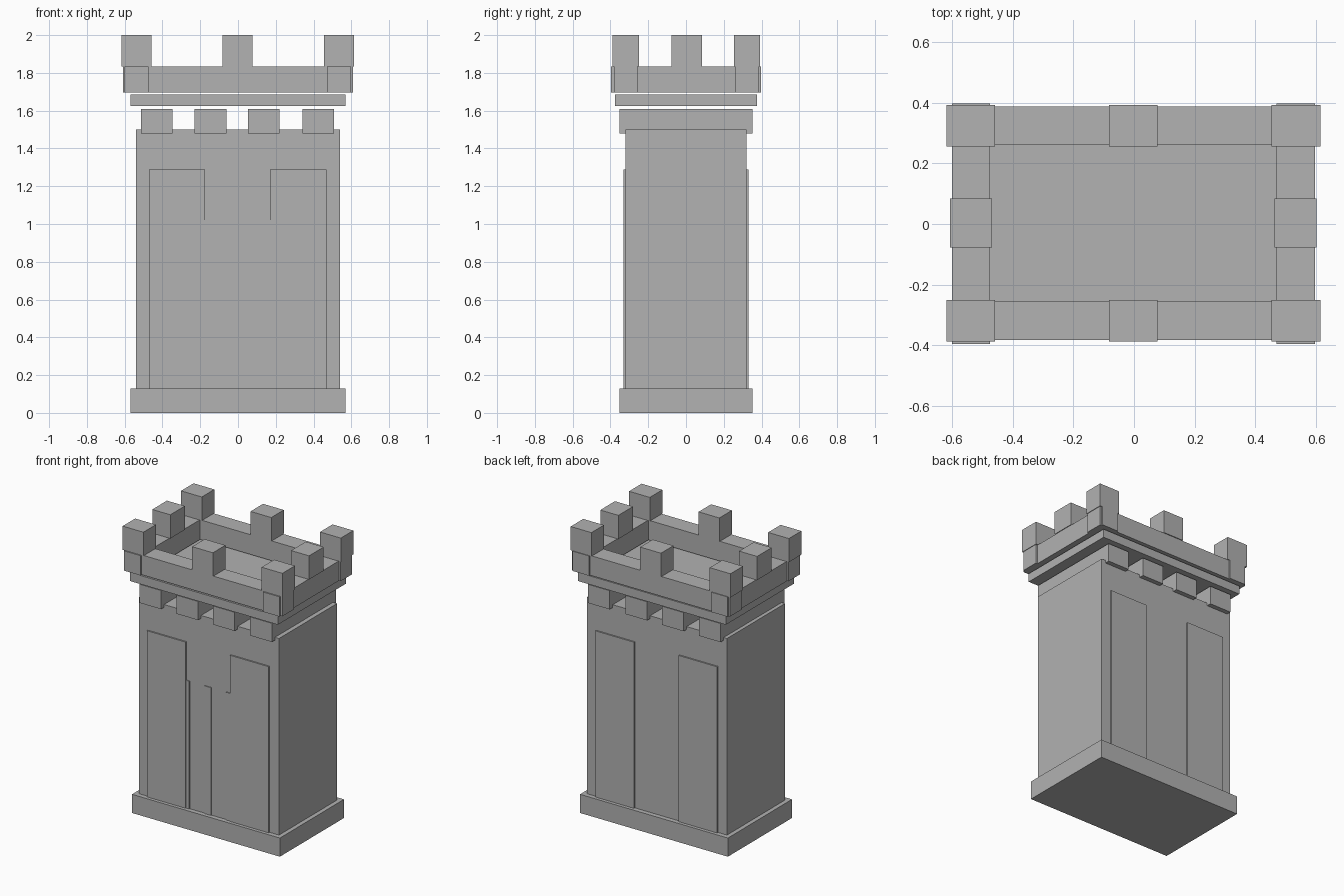
import bpy

cube = bpy.data.objects.get("Cube")
if cube:
    bpy.data.objects.remove(cube, do_unlink=True)

# One stone colour
stone = bpy.data.materials.new("grey stone")
stone.use_nodes = True
GREY = (0.445, 0.445, 0.445, 1.0)
stone.diffuse_color = GREY
stone.node_tree.nodes["Principled BSDF"].inputs["Base Color"].default_value = GREY


def box(name, x, y, z):
    """Box from (min, max) ranges on each axis."""
    bpy.ops.mesh.primitive_cube_add(size=1)
    ob = bpy.context.object
    ob.name = name
    lo, hi = zip(x, y, z)
    for v in ob.data.vertices:
        v.co = [hi[i] if v.co[i] > 0 else lo[i] for i in range(3)]
    ob.data.materials.append(stone)
    return ob


# Plinth and shaft
box("plinth", (-0.57, 0.57), (-0.353, 0.353), (0, 0.13))
box("tower_body", (-0.54, 0.54), (-0.32, 0.32), (0.13, 1.5))

# Raised wall panels, two on the front and two on the back
for side, y in (("front", (-0.33, -0.315)), ("back", (0.315, 0.33))):
    box(side + "_panel_right", (-0.472, -0.174), y, (0.13, 1.288))
    box(side + "_panel_left", (0.17, 0.468), y, (0.13, 1.288))

# Thin door bars between the front panels
for i, x in enumerate(((-0.18, -0.148), (-0.03, 0.02), (0.137, 0.175))):
    box(f"door_bar_{i + 1}", x, (-0.326, -0.315), (0.13, 1.02))

# Corbel beams running through from front to back
for i, x in enumerate((-0.43, -0.145, 0.137, 0.425)):
    box(f"corbel_beam_{i + 1}", (x - 0.084, x + 0.084), (-0.353, 0.353), (1.48, 1.61))

# Roof slab
box("roof_slab", (-0.57, 0.57), (-0.375, 0.375), (1.625, 1.685))

# Parapet walls
PARAPET = (1.697, 1.835)
box("parapet_front", (-0.61, 0.61), (-0.382, -0.256), PARAPET)
box("parapet_back", (-0.61, 0.61), (0.26, 0.387), PARAPET)
box("parapet_right", (-0.6, -0.475), (-0.396, 0.398), PARAPET)
box("parapet_left", (0.47, 0.597), (-0.396, 0.398), PARAPET)

# Merlons: three along the front and back, one in the middle of each side
MERLON = (1.835, 2.0)
for side, y in (("front", (-0.388, -0.25)), ("back", (0.255, 0.393))):
    for place, x in (("right", -0.538), ("middle", -0.002), ("left", 0.534)):
        box(f"merlon_{side}_{place}", (x - 0.08, x + 0.08), y, MERLON)
box("merlon_right_middle", (-0.607, -0.468), (-0.077, 0.084), MERLON)
box("merlon_left_middle", (0.463, 0.602), (-0.077, 0.084), MERLON)
